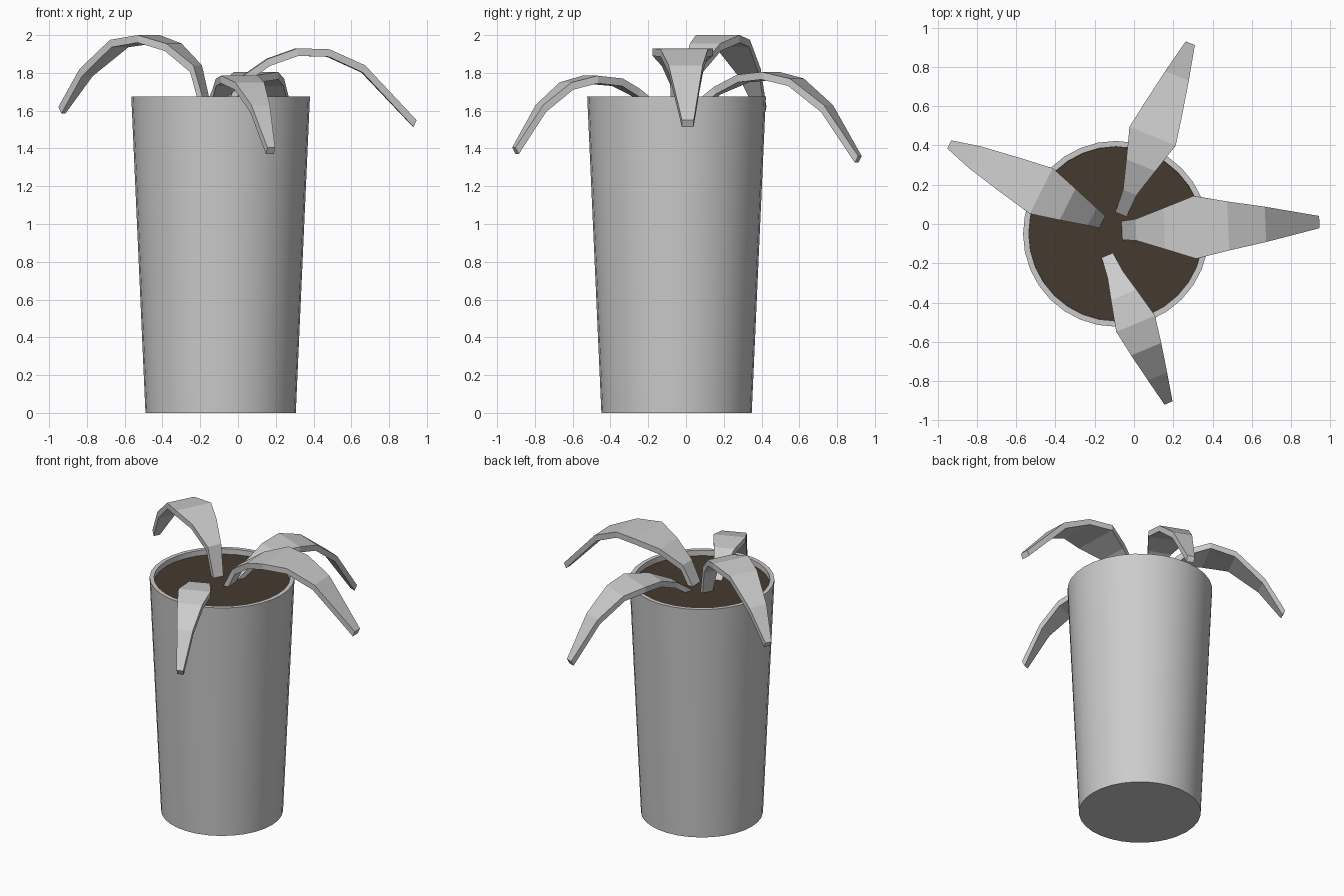
import bpy, bmesh
from math import cos, sin, pi
from mathutils import Vector

if "Cube" in bpy.data.objects:
    bpy.data.objects.remove(bpy.data.objects["Cube"])

POT_CENTRE = Vector((-0.092, -0.05, 0))
SIDES = 32


def make_object(name, bm):
    bmesh.ops.recalc_face_normals(bm, faces=bm.faces)
    mesh = bpy.data.meshes.new(name)
    bm.to_mesh(mesh)
    bm.free()
    obj = bpy.data.objects.new(name, mesh)
    bpy.context.collection.objects.link(obj)
    return obj


def lathe(name, profile):
    """Spin (radius, z) rings around the pot axis, capping both ends."""
    bm = bmesh.new()
    rings = []
    for r, z in profile:
        rings.append([bm.verts.new(POT_CENTRE + Vector((r * cos(2 * pi * i / SIDES),
                                                        r * sin(2 * pi * i / SIDES), z)))
                      for i in range(SIDES)])
    for a, b in zip(rings, rings[1:]):
        for i in range(SIDES):
            j = (i + 1) % SIDES
            bm.faces.new((a[i], a[j], b[j], b[i]))
    bm.faces.new(rings[0])
    bm.faces.new(rings[-1])
    obj = make_object(name, bm)
    bpy.ops.object.select_all(action='DESELECT')
    obj.select_set(True)
    bpy.context.view_layer.objects.active = obj
    bpy.ops.object.shade_smooth_by_angle()
    return obj


def leaf(name, base, tip, stations, thickness=0.04):
    """Arching blade from base to tip; stations are (distance, top z, half width)."""
    base = Vector((*base, 0))
    along = (Vector((*tip, 0)) - base).normalized()
    side = Vector((-along.y, along.x, 0))
    up = Vector((0, 0, 1))
    points = [base + along * s + up * z for s, z, w in stations]
    bm = bmesh.new()
    rings = []
    for i, (p, (s, z, w)) in enumerate(zip(points, stations)):
        tangent = (points[min(i + 1, len(points) - 1)] - points[max(i - 1, 0)]).normalized()
        normal = side.cross(tangent)
        if normal.z < 0:
            normal.negate()
        down = -(normal + up).normalized() * thickness
        rings.append([bm.verts.new(v) for v in
                      (p + side * w, p - side * w, p - side * w + down, p + side * w + down)])
    for a, b in zip(rings, rings[1:]):
        for i in range(4):
            j = (i + 1) % 4
            bm.faces.new((a[i], a[j], b[j], b[i]))
    bm.faces.new(rings[0])
    bm.faces.new(rings[-1])
    return make_object(name, bm)


# Tapered pot with a thin rim
lathe("pot", [(0.398, 0), (0.473, 1.675), (0.444, 1.675), (0.442, 1.61)])

# Soil disc just below the rim
soil = lathe("soil", [(0.442, 1.615), (0.443, 1.637)])
earth = bpy.data.materials.new("earth")
earth.diffuse_color = (0.06, 0.042, 0.028, 1)
earth.use_nodes = True
earth.node_tree.nodes["Principled BSDF"].inputs["Base Color"].default_value = earth.diffuse_color
soil.data.materials.append(earth)

# Four arching leaves
leaf("right_leaf", (-0.065, -0.033), (0.945, 0.01),
     [(0, 1.63, 0.047), (0.075, 1.775, 0.055), (0.22, 1.875, 0.105), (0.375, 1.93, 0.16),
      (0.545, 1.925, 0.125), (0.735, 1.84, 0.09), (1.01, 1.55, 0.031)])
leaf("left_leaf", (-0.16, 0.01), (-0.94, 0.405),
     [(0, 1.63, 0.035), (0.06, 1.84, 0.05), (0.2, 1.955, 0.09), (0.35, 2.0, 0.13),
      (0.53, 1.975, 0.1), (0.73, 1.82, 0.063), (0.875, 1.62, 0.023)])
leaf("back_leaf", (-0.07, 0.04), (0.287, 0.922),
     [(0, 1.63, 0.031), (0.13, 1.725, 0.037), (0.28, 1.79, 0.08), (0.44, 1.805, 0.127),
      (0.59, 1.77, 0.1), (0.77, 1.63, 0.065), (0.95, 1.36, 0.025)])
leaf("front_leaf", (-0.137, -0.157), (0.176, -0.912),
     [(0, 1.635, 0.031), (0.11, 1.715, 0.043), (0.22, 1.77, 0.07), (0.38, 1.785, 0.107),
      (0.52, 1.75, 0.083), (0.67, 1.63, 0.053), (0.817, 1.405, 0.022)])
